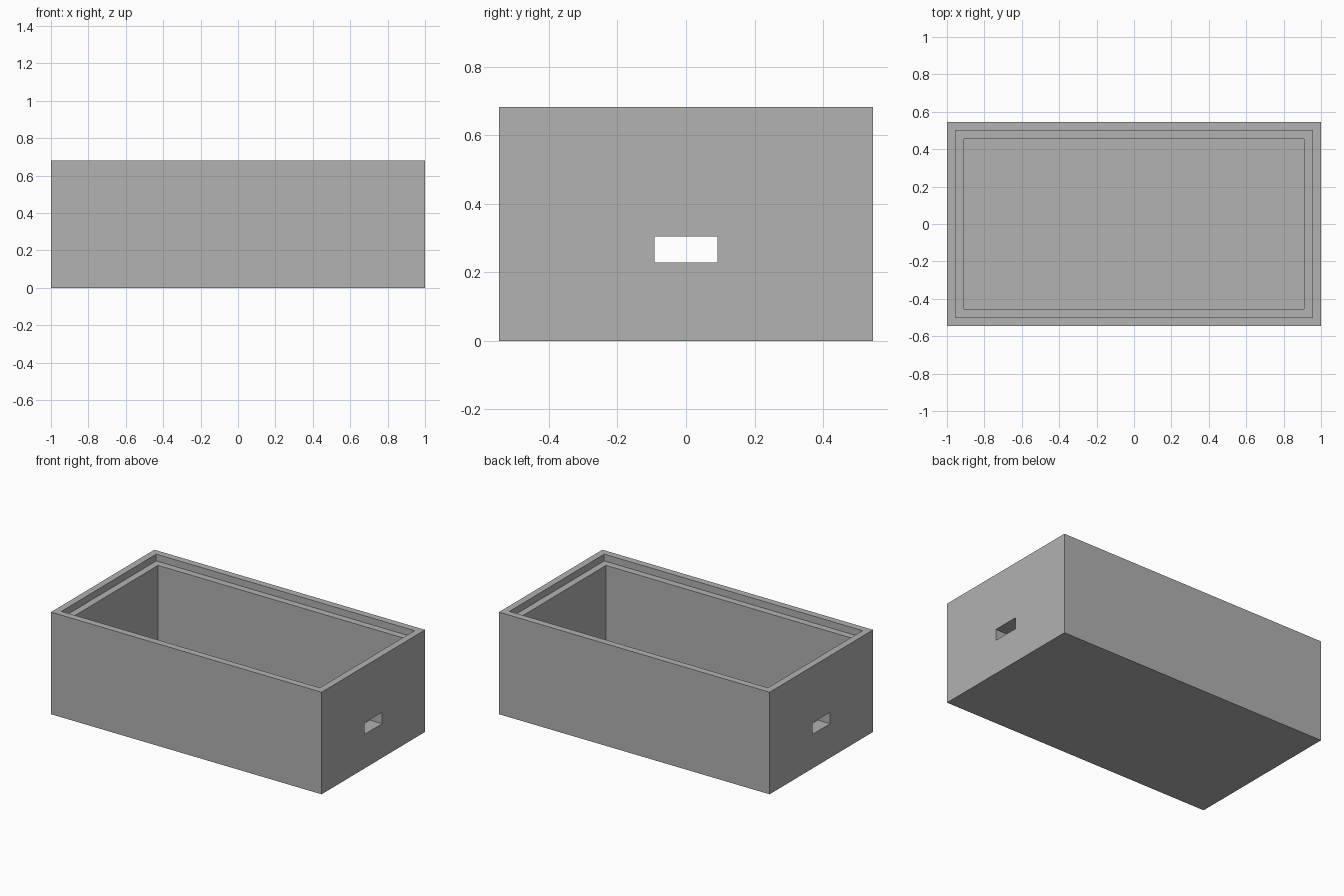
import bpy
import bmesh
from mathutils import Matrix, Vector

if "Cube" in bpy.data.objects:
    bpy.data.objects.remove(bpy.data.objects["Cube"], do_unlink=True)

UNIT = 2 / 44                       # the box is 44 x 24 x 15 units
SIZE = Vector((44, 24, 15)) * UNIT
LIP = UNIT                          # rim width, ledge width and ledge depth
FLOOR = 2 * UNIT

grey = bpy.data.materials.new("plain grey")
grey.use_nodes = True
colour = (0.445, 0.445, 0.445, 1)
grey.diffuse_color = colour
grey.node_tree.nodes["Principled BSDF"].inputs["Base Color"].default_value = colour


def add_object(name, bm):
    mesh = bpy.data.meshes.new(name)
    bm.to_mesh(mesh)
    bm.free()
    mesh.materials.append(grey)
    obj = bpy.data.objects.new(name, mesh)
    bpy.context.collection.objects.link(obj)
    return obj


def box(size, centre):
    bm = bmesh.new()
    bmesh.ops.create_cube(bm, size=1, matrix=Matrix.Translation(centre) @ Matrix.Diagonal((*size, 1)))
    return bm


def sink(bm, face, margin, depth):
    """Inset a face, then push it down to form a recess."""
    bmesh.ops.inset_region(bm, faces=[face], thickness=margin, use_even_offset=True)
    moved = bmesh.ops.extrude_discrete_faces(bm, faces=[face])["faces"][0]
    bmesh.ops.translate(bm, verts=moved.verts, vec=(0, 0, -depth))
    return moved


# Open box: rim, stepped ledge for a lid, then the deep cavity
bm = box(SIZE, (0, 0, SIZE.z / 2))
top = max(bm.faces, key=lambda f: f.calc_center_median().z)
ledge = sink(bm, top, LIP, LIP)
sink(bm, ledge, LIP, SIZE.z - LIP - FLOOR)
bmesh.ops.recalc_face_normals(bm, faces=bm.faces)
open_box = add_object("open_box", bm)

# Cable slot through both end walls
slot_bottom, slot_top = 0.228, 0.304
slot = add_object("slot_cutter", box((SIZE.x + 1, 0.184, slot_top - slot_bottom),
                                     (0, 0, (slot_bottom + slot_top) / 2)))
slot.hide_render = True
slot.hide_set(True)
cut = open_box.modifiers.new("end_slots", "BOOLEAN")
cut.operation = "DIFFERENCE"
cut.solver = "EXACT"
cut.object = slot

# Bake the cut and drop the helper
bpy.context.view_layer.update()
result = bpy.data.meshes.new_from_object(open_box.evaluated_get(bpy.context.evaluated_depsgraph_get()))
open_box.modifiers.clear()
open_box.data = result
bpy.data.objects.remove(slot, do_unlink=True)
